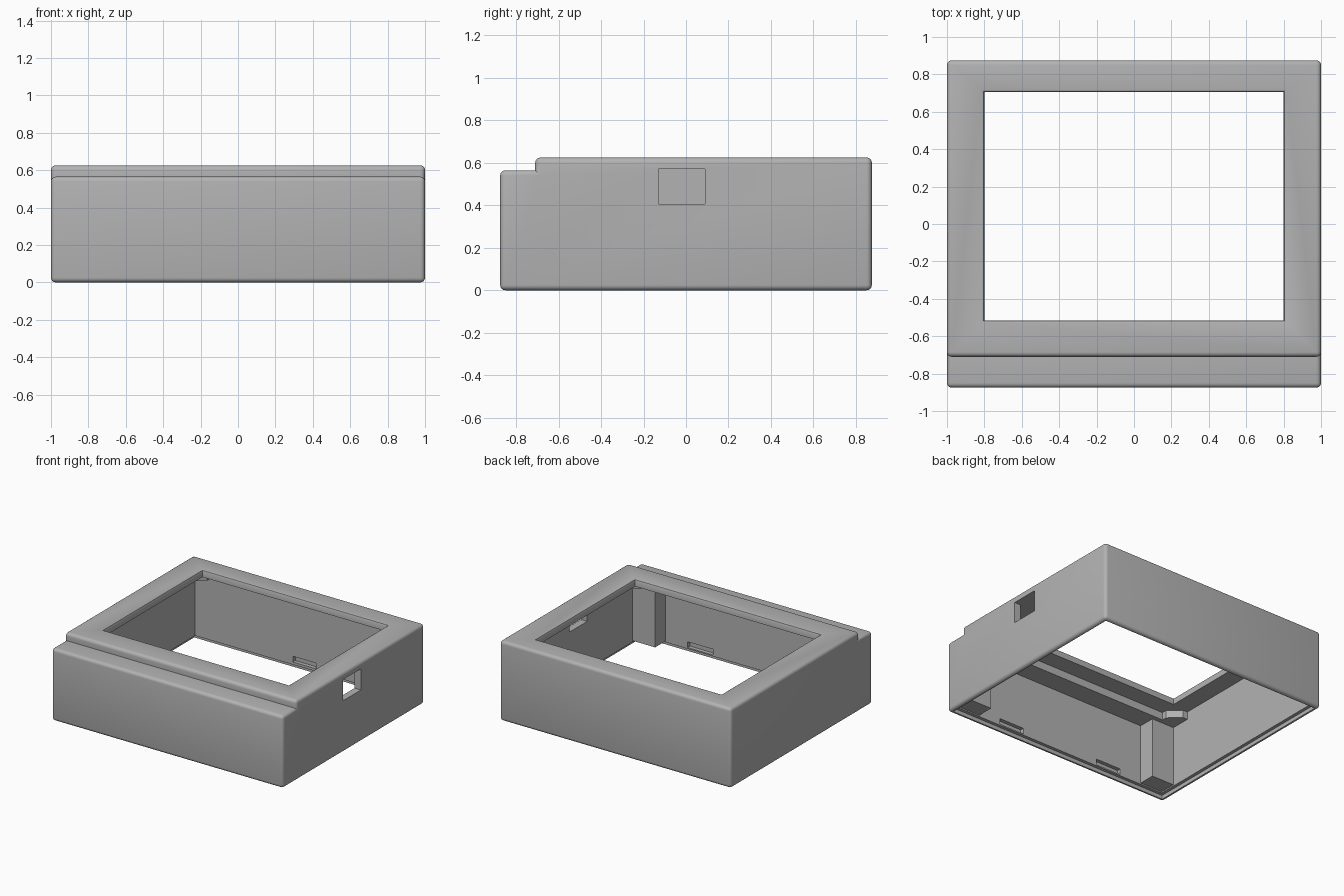
import bpy, bmesh
from mathutils import Vector

if "Cube" in bpy.data.objects:
    bpy.data.objects.remove(bpy.data.objects["Cube"], do_unlink=True)

HX, HY = 1.0, 0.875          # half width and half depth
TOP, STEP = 0.625, 0.565     # main top and lower front ledge heights
STEP_Y = -0.71               # where the front ledge ends
WALL = 0.055

grey = bpy.data.materials.new("grey plastic")
grey.use_nodes = True
grey.diffuse_color = (0.45, 0.45, 0.45, 1)
grey.node_tree.nodes["Principled BSDF"].inputs["Base Color"].default_value = (0.45, 0.45, 0.45, 1)


def make(name, bm):
    bmesh.ops.recalc_face_normals(bm, faces=bm.faces)
    mesh = bpy.data.meshes.new(name)
    bm.to_mesh(mesh)
    bm.free()
    mesh.materials.append(grey)
    ob = bpy.data.objects.new(name, mesh)
    bpy.context.collection.objects.link(ob)
    return ob


def loft(name, rings):
    """Closed solid through matching rings of points."""
    bm = bmesh.new()
    loops = [[bm.verts.new(p) for p in ring] for ring in rings]
    n = len(loops[0])
    for a, b in zip(loops, loops[1:]):
        for i in range(n):
            bm.faces.new((a[i], a[(i + 1) % n], b[(i + 1) % n], b[i]))
    bm.faces.new(loops[0])
    bm.faces.new(loops[-1])
    return make(name, bm)


def rect(x0, x1, y0, y1, z, grow=0):
    return [(x0 - grow, y0 - grow, z), (x1 + grow, y0 - grow, z),
            (x1 + grow, y1 + grow, z), (x0 - grow, y1 + grow, z)]


def box(name, x0, x1, y0, y1, z0, z1):
    return loft(name, [rect(x0, x1, y0, y1, z0), rect(x0, x1, y0, y1, z1)])


def stepped(name, inset, z0):
    """Block with a lower ledge along the front, shrunk by inset."""
    y0, y1, s = -HY + inset, HY - inset, STEP_Y + inset
    side = [(y0, z0), (y1, z0), (y1, TOP - inset), (s, TOP - inset),
            (s, STEP - inset), (y0, STEP - inset)]
    return loft(name, [[(x, y, z) for y, z in side] for x in (-HX + inset, HX - inset)])


def cut(target, cutter):
    cutter.hide_render = True
    mod = target.modifiers.new("cut", 'BOOLEAN')
    mod.operation = 'DIFFERENCE'
    mod.solver = 'EXACT'
    mod.object = cutter
    bpy.context.view_layer.objects.active = target
    bpy.ops.object.modifier_apply(modifier=mod.name)
    bpy.data.objects.remove(cutter, do_unlink=True)


# Outer shell with every outward edge rounded
shell = stepped("shell", 0, 0)
bm = bmesh.new()
bm.from_mesh(shell.data)
inner_corner = [e for e in bm.edges if all(
    abs(v.co.y - STEP_Y) < 0.001 and abs(v.co.z - STEP) < 0.001 for v in e.verts)]
bmesh.ops.bevel(bm, geom=[e for e in bm.edges if e not in inner_corner],
                offset=0.025, segments=4, profile=0.5, affect='EDGES')
bm.to_mesh(shell.data)
bm.free()

# Hollow, open underneath, with a recess for a base plate
cut(shell, stepped("hollow", WALL, -0.1))
lip = 0.03
cut(shell, box("base_recess", -HX + lip, HX - lip, -HY + lip, HY - lip, -0.1, 0.03))

# Display window with a softened upper edge
win = (-0.8, 0.8, -0.515, 0.705)
cut(shell, loft("window", [rect(*win, 0.5), rect(*win, TOP - 0.015),
                           rect(*win, TOP - 0.005, 0.004),
                           rect(*win, TOP, 0.014), rect(*win, TOP + 0.1, 0.014)]))

# Socket opening in the left wall
cut(shell, box("socket", 0.9, 1.1, -0.13, 0.09, 0.405, 0.57))

# Blind latch slots: two at the front, one at the back
for x in (-0.45, 0.45):
    cut(shell, box("front_slot", x - 0.11, x + 0.11, -HY + 0.025, -0.8, 0.04, 0.085))
cut(shell, box("back_slot", -0.1, 0.1, 0.8, HY - 0.025, 0.05, 0.095))

# Corner posts behind the front wall, and window corner gussets
for side, s in (("left", 1), ("right", -1)):
    xa, xb = sorted((s * 0.75, s * (HX - WALL + 0.01)))
    box("front_post_" + side, xa, xb, -HY + WALL - 0.01, -0.69, 0.04, STEP - WALL + 0.005)
    for end, y, t in (("front", STEP_Y + WALL - 0.01, 1), ("back", HY - WALL + 0.01, -1)):
        x = s * (HX - WALL + 0.01)
        outline = [(0, 0), (0.14, 0), (0.14, 0.05), (0.05, 0.13), (0, 0.13)]
        loft(end + "_gusset_" + side,
             [[(x - s * a, y + t * b, z) for a, b in outline] for z in (0.51, TOP - WALL + 0.005)])

# Smooth rounded edges, keep real corners sharp
bpy.ops.object.select_all(action='DESELECT')
shell.select_set(True)
bpy.context.view_layer.objects.active = shell
bpy.ops.object.shade_smooth_by_angle(angle=0.6)
